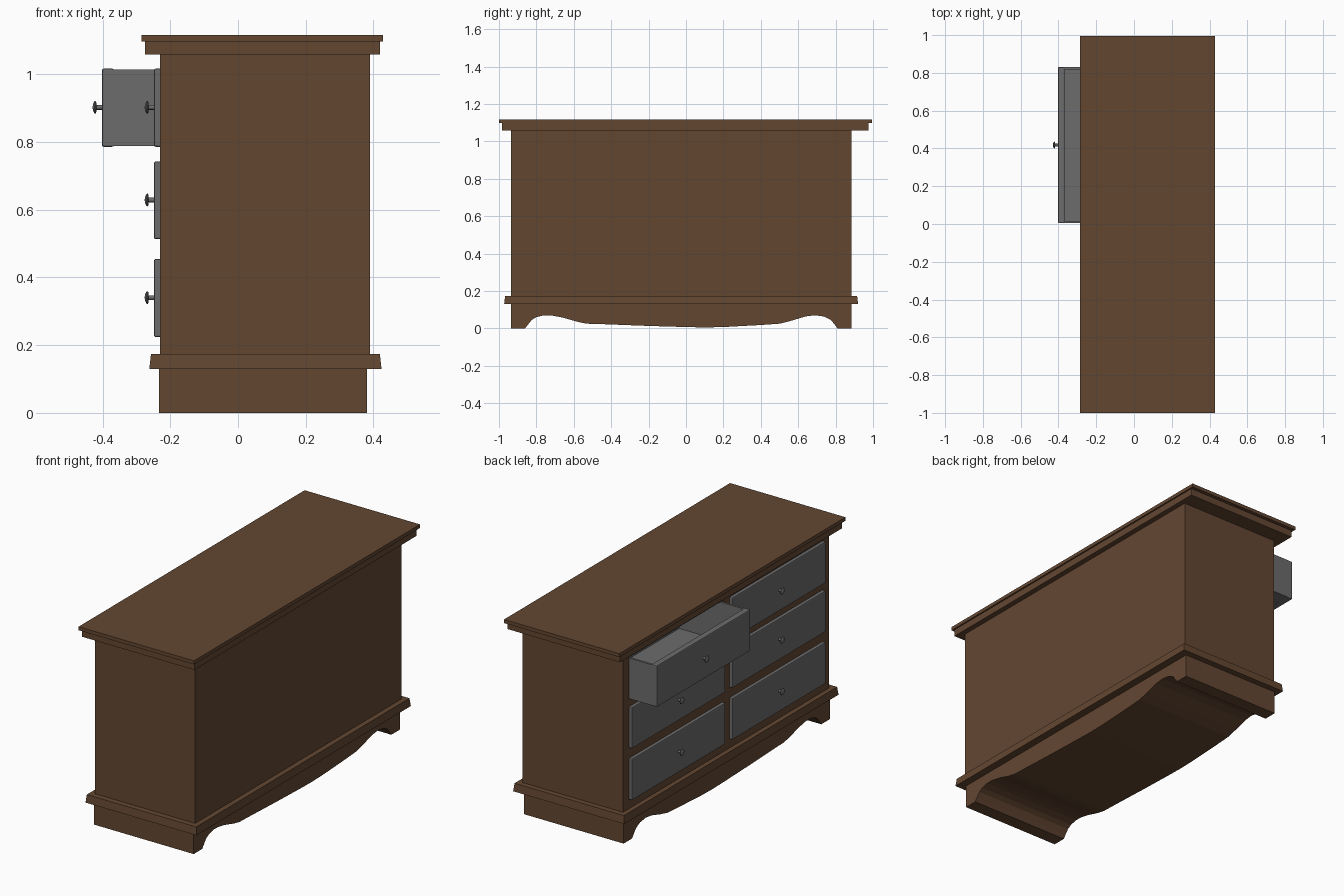
import bpy, bmesh, math
from mathutils import Matrix

if "Cube" in bpy.data.objects:
    bpy.data.objects.remove(bpy.data.objects["Cube"])


def material(name, rgb):
    m = bpy.data.materials.new(name)
    m.diffuse_color = (*rgb, 1)
    m.use_nodes = True
    m.node_tree.nodes["Principled BSDF"].inputs["Base Color"].default_value = m.diffuse_color
    return m


WOOD = material("brown wood", (0.125, 0.062, 0.031))
GREY = material("grey paint", (0.15, 0.15, 0.15))


def finish(name, bm, mat):
    bmesh.ops.recalc_face_normals(bm, faces=bm.faces)
    me = bpy.data.meshes.new(name)
    bm.to_mesh(me)
    bm.free()
    ob = bpy.data.objects.new(name, me)
    bpy.context.collection.objects.link(ob)
    if mat:
        me.materials.append(mat)
    return ob


def box(name, x, y, z, mat, taper=0.0, bevel=0.0):
    """Box from ranges; taper pulls the top edges inwards."""
    bm = bmesh.new()
    bmesh.ops.create_cube(bm, size=1)
    for v in bm.verts:
        sx, sy, sz = (1 if c > 0 else -1 for c in v.co)
        t = taper if sz > 0 else 0
        v.co = (x[sx > 0] - sx * t, y[sy > 0] - sy * t, z[sz > 0])
    if bevel:
        bmesh.ops.bevel(bm, geom=bm.edges[:], offset=bevel, segments=2,
                        profile=0.5, affect='EDGES')
    return finish(name, bm, mat)


def knob(name, x, y, z):
    """Turned knob pointing towards -x."""
    profile = [(0, 0.007), (0.016, 0.007), (0.017, 0.016), (0.019, 0.019),
               (0.022, 0.018), (0.026, 0.010), (0.028, 0)]
    bm = bmesh.new()
    vs = [bm.verts.new((-d, r, 0)) for d, r in profile]
    edges = [bm.edges.new(p) for p in zip(vs, vs[1:])]
    bmesh.ops.spin(bm, geom=vs + edges, cent=(0, 0, 0), axis=(1, 0, 0),
                   angle=math.tau, steps=20)
    bmesh.ops.remove_doubles(bm, verts=bm.verts, dist=1e-5)
    bmesh.ops.transform(bm, matrix=Matrix.Translation((x, y, z)), verts=bm.verts)
    ob = finish(name, bm, GREY)
    bpy.ops.object.select_all(action='DESELECT')
    ob.select_set(True)
    bpy.context.view_layer.objects.active = ob
    bpy.ops.object.shade_smooth_by_angle(angle=math.radians(40))


# Cabinet body with the opening for the pulled-out drawer
body = box("cabinet_body", (-0.23, 0.39), (-0.935, 0.885), (0.13, 1.07), WOOD)
cutter = box("drawer_opening_cutter", (-0.4, 0.08), (0.002, 0.833), (0.782, 1.02), WOOD)
cutter.hide_render = True
mod = body.modifiers.new("opening", 'BOOLEAN')
mod.operation, mod.object, mod.solver = 'DIFFERENCE', cutter, 'EXACT'
bpy.context.view_layer.objects.active = body
bpy.ops.object.modifier_apply(modifier=mod.name)
bpy.data.objects.remove(cutter)

# Stepped top and flared base moulding
box("top_moulding", (-0.275, 0.42), (-0.985, 0.975), (1.058, 1.097), WOOD)
box("top_board", (-0.285, 0.428), (-1.0, 0.995), (1.097, 1.117), WOOD)
box("base_moulding", (-0.262, 0.424), (-0.972, 0.92), (0.13, 0.174), WOOD, taper=0.005)

# Plinth with a scalloped underside, extruded from front to back
scallop = [(-0.86, 0.0), (-0.845, 0.02), (-0.825, 0.045), (-0.80, 0.06),
           (-0.76, 0.07), (-0.72, 0.069), (-0.66, 0.058), (-0.58, 0.035),
           (-0.53, 0.025), (-0.46, 0.023), (-0.2, 0.013), (0.0, 0.007),
           (0.1, 0.005), (0.2, 0.007), (0.4, 0.018), (0.5, 0.025),
           (0.56, 0.04), (0.64, 0.064), (0.69, 0.07), (0.74, 0.063),
           (0.775, 0.045), (0.795, 0.02), (0.81, 0.0)]
outline = [(-0.935, 0.135), (-0.935, 0.0)] + scallop + [(0.885, 0.0), (0.885, 0.135)]
bm = bmesh.new()
face = bm.faces.new([bm.verts.new((-0.234, y, z)) for y, z in outline])
ext = bmesh.ops.extrude_face_region(bm, geom=[face])["geom"]
bmesh.ops.translate(bm, vec=(0.615, 0, 0),
                    verts=[g for g in ext if isinstance(g, bmesh.types.BMVert)])
finish("scalloped_plinth", bm, WOOD)

# Drawers: two columns by three rows, with the top one at +y pulled out
rows = [("top", 0.786, 1.017), ("middle", 0.513, 0.743), ("bottom", 0.224, 0.455)]
columns = [("left", 0.005, 0.831), ("right", -0.881, -0.055)]
for row, z0, z1 in rows:
    for side, y0, y1 in columns:
        name = f"{row}_{side}_drawer"
        opened = (row, side) == ("top", "left")
        x0 = -0.402 if opened else -0.248
        box(name + "_front", (x0, x0 + 0.035), (y0, y1), (z0, z1), GREY, bevel=0.005)
        knob(name + "_knob", x0, (y0 + y1) / 2, (z0 + z1) / 2 + 0.001)
        if opened:
            # Open tray behind the front
            xs, zs = (x0 + 0.03, 0.04), (z0 + 0.002, z1 - 0.002)
            box(name + "_near_side", xs, (y0, y0 + 0.012), zs, GREY)
            box(name + "_far_side", xs, (y1 - 0.012, y1), zs, GREY)
            box(name + "_back", (0.03, 0.045), (y0, y1), zs, GREY)
            box(name + "_bottom", xs, (y0, y1), (zs[0], zs[0] + 0.012), GREY)
